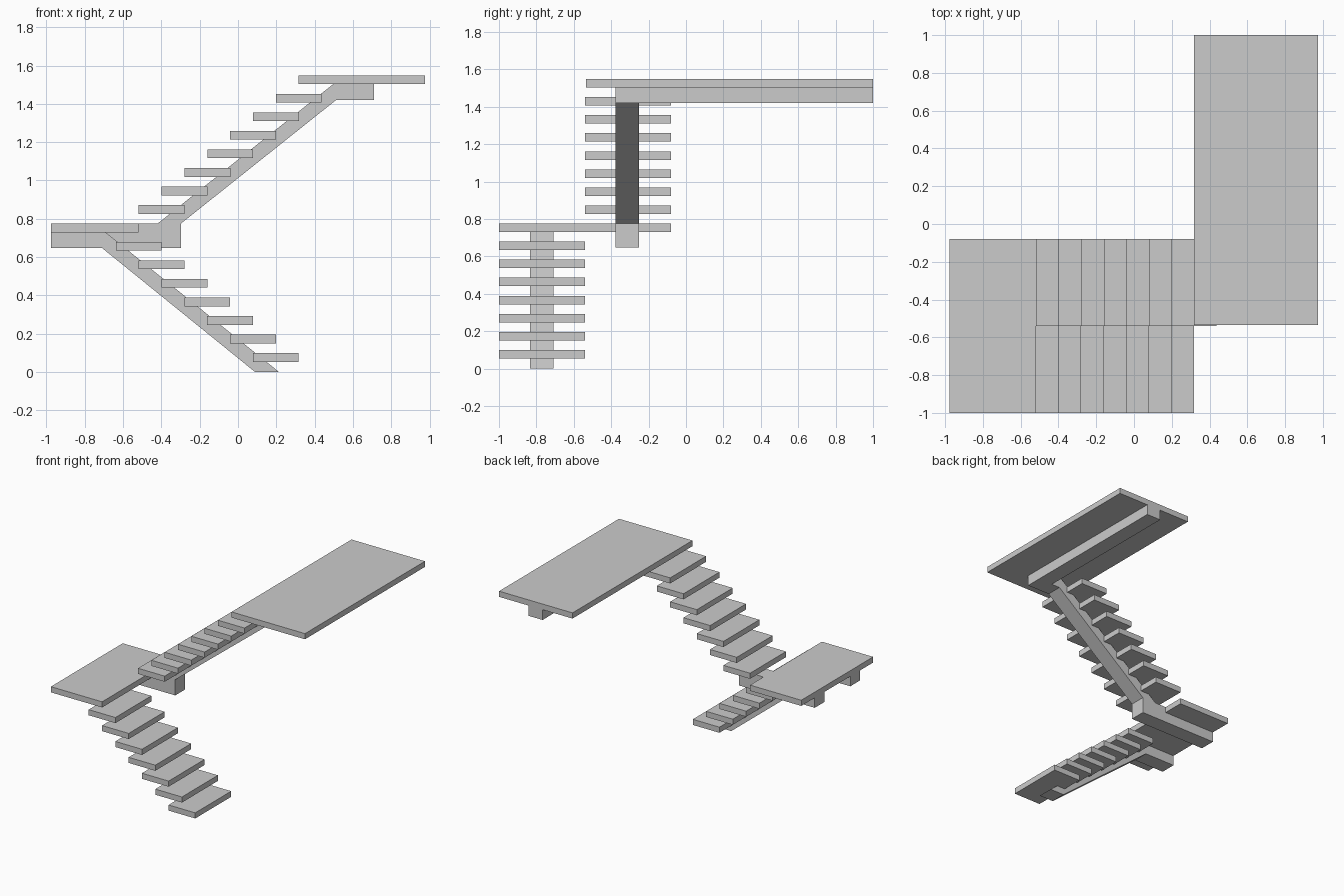
import bpy

if "Cube" in bpy.data.objects:
    bpy.data.objects.remove(bpy.data.objects["Cube"])


def prism(name, profile, y0, y1):
    """Extrude an x-z profile from y0 to y1."""
    n = len(profile)
    verts = [(x, y, z) for y in (y0, y1) for x, z in profile]
    faces = [tuple(range(n)), tuple(reversed(range(n, 2 * n)))]
    faces += [(i, i + n, (i + 1) % n + n, (i + 1) % n) for i in range(n)]
    mesh = bpy.data.meshes.new(name)
    mesh.from_pydata(verts, [], faces)
    obj = bpy.data.objects.new(name, mesh)
    bpy.context.collection.objects.link(obj)
    return obj


def slab(name, x0, x1, y0, y1, z0, z1):
    return prism(name, [(x0, z0), (x1, z0), (x1, z1), (x0, z1)], y0, y1)


RUN, RISE, DEPTH, THICK = 0.1193, 0.0968, 0.239, 0.0455

# Treads of both flights
for i in range(7):
    x, top = 0.078 + -RUN * i, RISE * (i + 1)
    top += 0.002
    slab(f"lower_tread_{i + 1}", x, x + DEPTH, -1.0, -0.54, top - THICK, top)
    x, top = -0.518 + RUN * i, RISE * (i + 9)
    slab(f"upper_tread_{i + 1}", x, x + DEPTH, -0.54, -0.08, top - THICK, top)

# Landings
slab("middle_landing", -0.977, -0.518, -1.0, -0.08, 0.729, 0.775)
slab("top_landing", 0.317, 0.975, -0.535, 1.0, 1.503, 1.549)

# Central stringer of the lower flight, running under the middle landing
prism("lower_stringer", [
    (0.09, 0), (0.215, 0), (-0.69, 0.729), (-0.977, 0.729),
    (-0.977, 0.648), (-0.71, 0.648)], -0.833, -0.708)

# Central stringer of the upper flight, starting under the middle landing
prism("upper_stringer", [
    (-0.977, 0.648), (-0.298, 0.648), (-0.298, 0.775), (0.512, 1.42),
    (0.585, 1.42), (0.585, 1.503), (0.497, 1.503), (-0.42, 0.775),
    (-0.518, 0.775), (-0.518, 0.729), (-0.977, 0.729)], -0.378, -0.252)

# Beam beneath the top landing
slab("top_beam", 0.585, 0.71, -0.378, 1.0, 1.42, 1.503)
